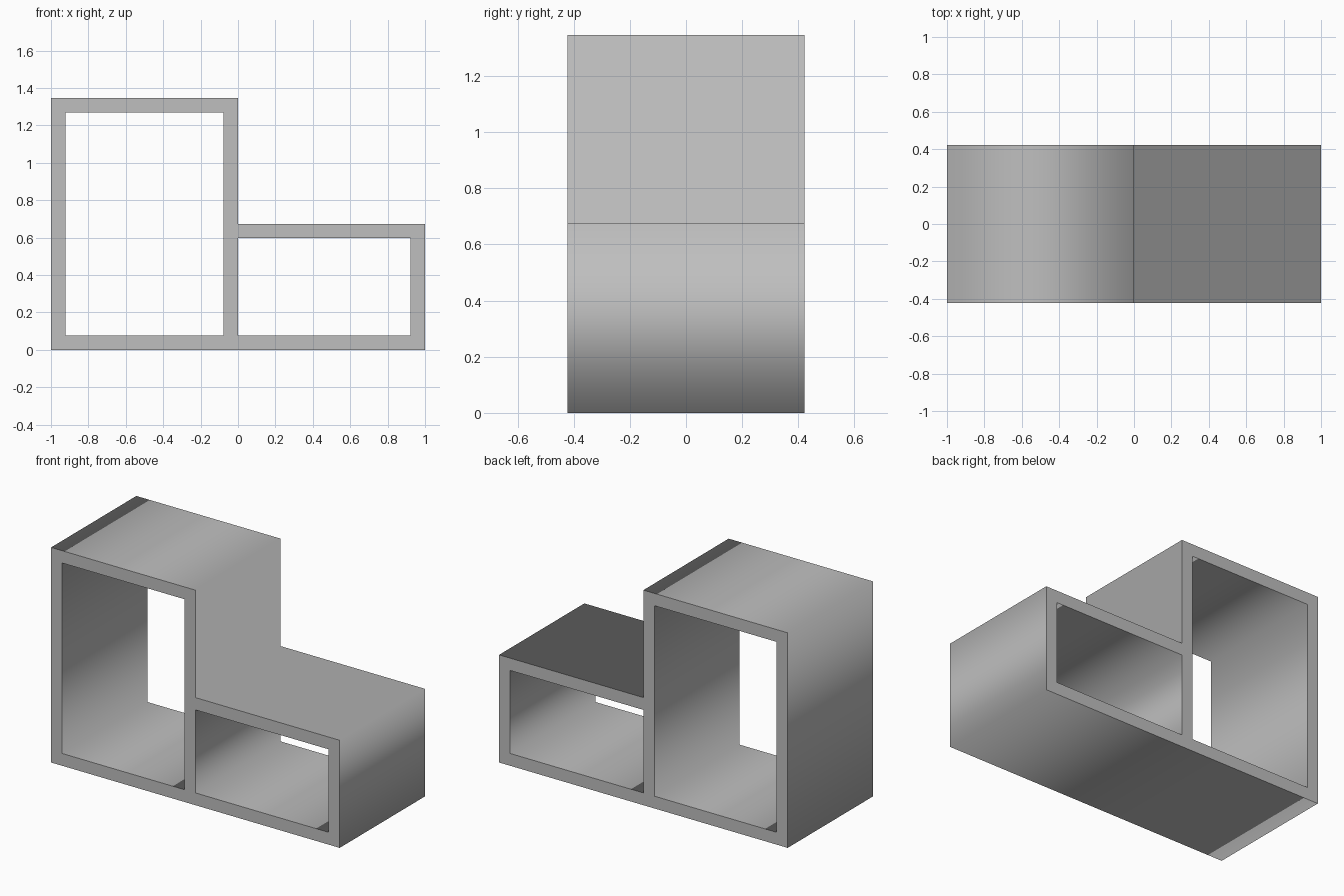
import bpy

if "Cube" in bpy.data.objects:
    bpy.data.objects.remove(bpy.data.objects["Cube"])

DEPTH = 0.844   # front to back
T = 0.077       # board thickness
TALL = 1.347    # height of the tall bay
LOW = 0.674     # height of the low bay

grey = bpy.data.materials.new("plain grey")
grey.diffuse_color = (0.52, 0.52, 0.52, 1)
grey.use_nodes = True
grey.node_tree.nodes["Principled BSDF"].inputs["Base Color"].default_value = grey.diffuse_color


def frame(name, outline, openings):
    """Extrude a flat outline with openings along y."""
    curve = bpy.data.curves.new(name, 'CURVE')
    curve.dimensions = '2D'
    curve.fill_mode = 'BOTH'
    curve.extrude = DEPTH / 2
    for pts in [outline] + openings:
        s = curve.splines.new('POLY')
        s.points.add(len(pts) - 1)
        for p, (x, z) in zip(s.points, pts):
            p.co = (x, z, 0, 1)
        s.use_cyclic_u = True
    obj = bpy.data.objects.new(name, curve)
    obj.rotation_euler.x = 1.5707963
    bpy.context.collection.objects.link(obj)
    bpy.context.view_layer.objects.active = obj
    obj.select_set(True)
    bpy.ops.object.convert(target='MESH')
    bpy.context.object.data.materials.clear()
    bpy.context.object.data.materials.append(grey)


def rect(x0, x1, z0, z1):
    return [(x0, z0), (x1, z0), (x1, z1), (x0, z1)]


# Stepped shelf: tall bay on the left, low bay on the right, both open through
frame("stepped_shelf_frame",
      [(-1, 0), (1, 0), (1, LOW), (0, LOW), (0, TALL), (-1, TALL)],
      [rect(-1 + T, -T, T, TALL - T), rect(0, 1 - T, T, LOW - T)])
